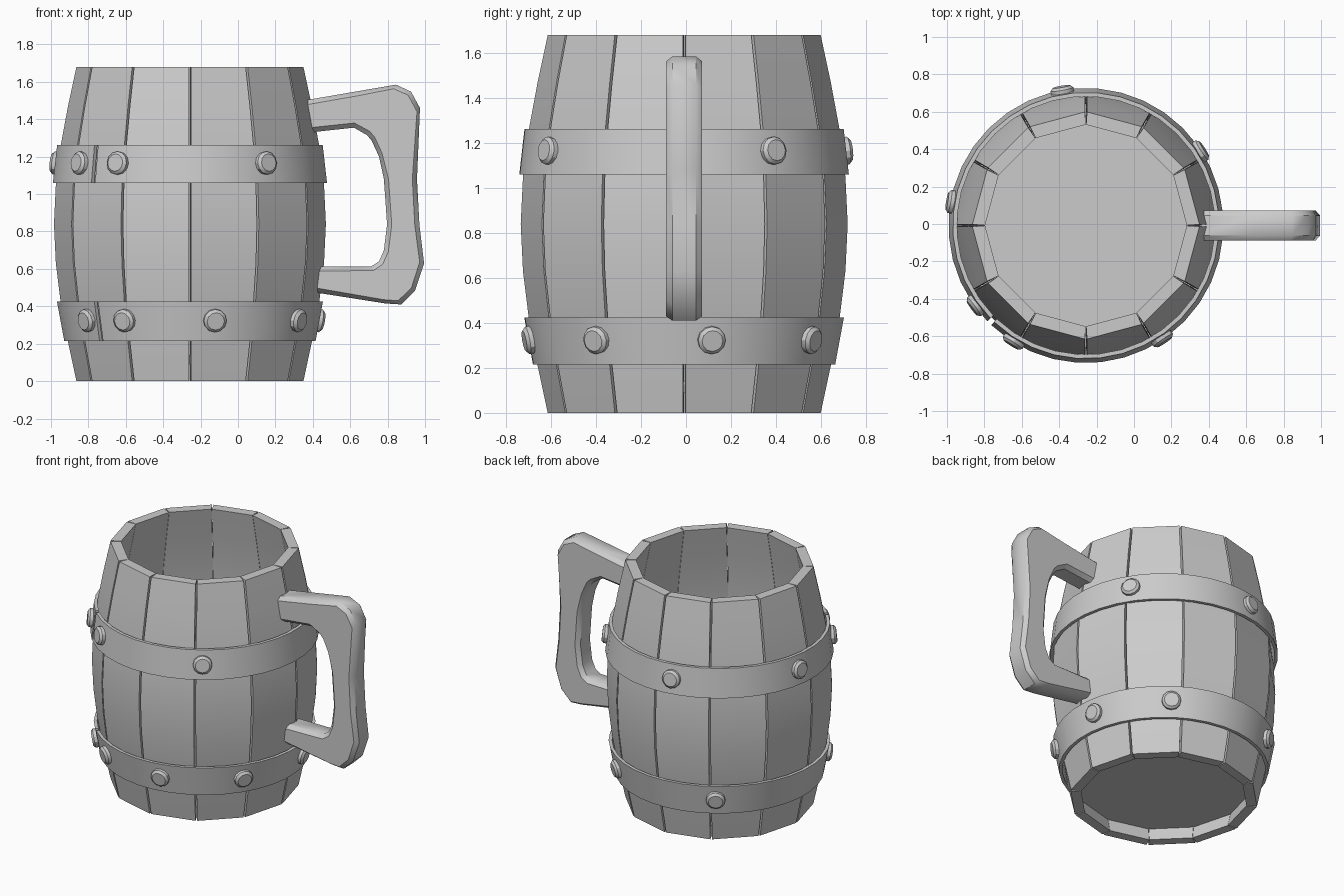
import bpy, bmesh
from math import sin, cos, radians, pi
from mathutils import Vector, Matrix

if "Cube" in bpy.data.objects:
    bpy.data.objects.remove(bpy.data.objects["Cube"])

CX, CY = -0.257, -0.008      # barrel axis
SIDES = 12
ROWS = [(0, .607), (.21, .652), (.42, .691), (.63, .717), (.84, .727),
        (1.05, .717), (1.26, .691), (1.47, .652), (1.68, .607)]
THICK = .068


def make(name, verts, faces, angle=30):
    me = bpy.data.meshes.new(name)
    me.from_pydata([tuple(v) for v in verts], [], faces)
    bm = bmesh.new()
    bm.from_mesh(me)
    bmesh.ops.recalc_face_normals(bm, faces=bm.faces)
    bm.to_mesh(me)
    bm.free()
    ob = bpy.data.objects.new(name, me)
    bpy.context.collection.objects.link(ob)
    bpy.ops.object.select_all(action='DESELECT')
    ob.select_set(True)
    bpy.context.view_layer.objects.active = ob
    bpy.ops.object.shade_smooth_by_angle(angle=radians(angle))
    return ob


def loft(name, rings, angle=30):
    """Skin a list of equal closed rings and cap both ends."""
    n = len(rings[0])
    verts = [v for r in rings for v in r]
    faces = [(i*n + j, i*n + (j+1) % n, (i+1)*n + (j+1) % n, (i+1)*n + j)
             for i in range(len(rings)-1) for j in range(n)]
    faces += [tuple(range(n)), tuple(range((len(rings)-1)*n, len(rings)*n))]
    return make(name, verts, faces, angle)


def polar(r, a, z):
    return Vector((CX + r*cos(a), CY + r*sin(a), z))


# Staves: flat-faced planks with narrow V grooves between them
for k in range(SIDES):
    a0, a1 = 2*pi*k/SIDES, 2*pi*(k+1)/SIDES
    rings = []
    for z, r in ROWS:
        g = .006 / r
        ri = r - THICK
        gi = .001 / ri
        rings.append([polar(r, a0+g, z), polar(r, a1-g, z),
                      polar(ri, a1-gi, z), polar(ri, a0+gi, z)])
    loft(f"stave_{k+1}", rings)

# Recessed floor board
loft("floor_board", [[polar(r, 2*pi*k/SIDES, z) for k in range(SIDES)]
                     for z, r in ((.09, .59), (.14, .59))])


# Split hoops with a small gap at the front left
def hoop(name, z0, r0, z1, r1, t=.022, n=36):
    s, e = radians(226.4), radians(584.2)
    rings = []
    for i in range(n+1):
        a = s + (e-s)*i/n
        rings.append([polar(r0, a, z0), polar(r1, a, z1),
                      polar(r1-t, a, z1), polar(r0-t, a, z0)])
    loft(name, rings)


hoop("lower_hoop", .215, .674, .425, .713)
hoop("upper_hoop", 1.06, .735, 1.262, .712)


# Rivets: short cylinders with a chamfered rim, leaning with the hoop
def rivet(name, deg, r, z, lean):
    a = radians(deg)
    normal = Vector((cos(a), sin(a), lean)).normalized()
    rot = normal.to_track_quat('Z', 'Y').to_matrix()
    base = polar(r, a, z)
    loft(name, [[base + rot @ Vector((q*cos(2*pi*k/12), q*sin(2*pi*k/12), h))
                 for k in range(12)]
                for q, h in ((.062, -.02), (.062, .017), (.047, .031))])


for i, d in enumerate((33, 100, 170, 216, 238, 304)):
    rivet(f"upper_rivet_{i+1}", d, .723, 1.165, .11)
for i, d in enumerate((10, 54, 123, 218, 240, 281, 326)):
    rivet(f"lower_rivet_{i+1}", d, .694, .325, -.18)

# Handle: chamfered section swept through outer/inner outline pairs (x, z)
PAIRS = [((.35, 1.50), (.36, 1.327)), ((.64, 1.55), (.62, 1.355)),
         ((.845, 1.585), (.69, 1.315)), ((.925, 1.548), (.715, 1.285)),
         ((.973, 1.46), (.754, 1.20)), ((.957, 1.08), (.78, 1.08)),
         ((.97, .837), (.797, .837)), ((.995, .628), (.78, .70)),
         ((.947, .484), (.754, .64)), ((.872, .41), (.71, .612)),
         ((.79, .415), (.66, .612)), ((.40, .476), (.40, .612))]
rings = []
for o, i in PAIRS:
    o, i = Vector((o[0], CY, o[1])), Vector((i[0], CY, i[1]))
    c = (i - o).normalized() * .025
    w, f = Vector((0, .08, 0)), Vector((0, .053, 0))
    rings.append([o-f, o+f, o+c+w, i-c+w, i+f, i-f, i-c-w, o+c-w])
loft("handle", rings, 40)
